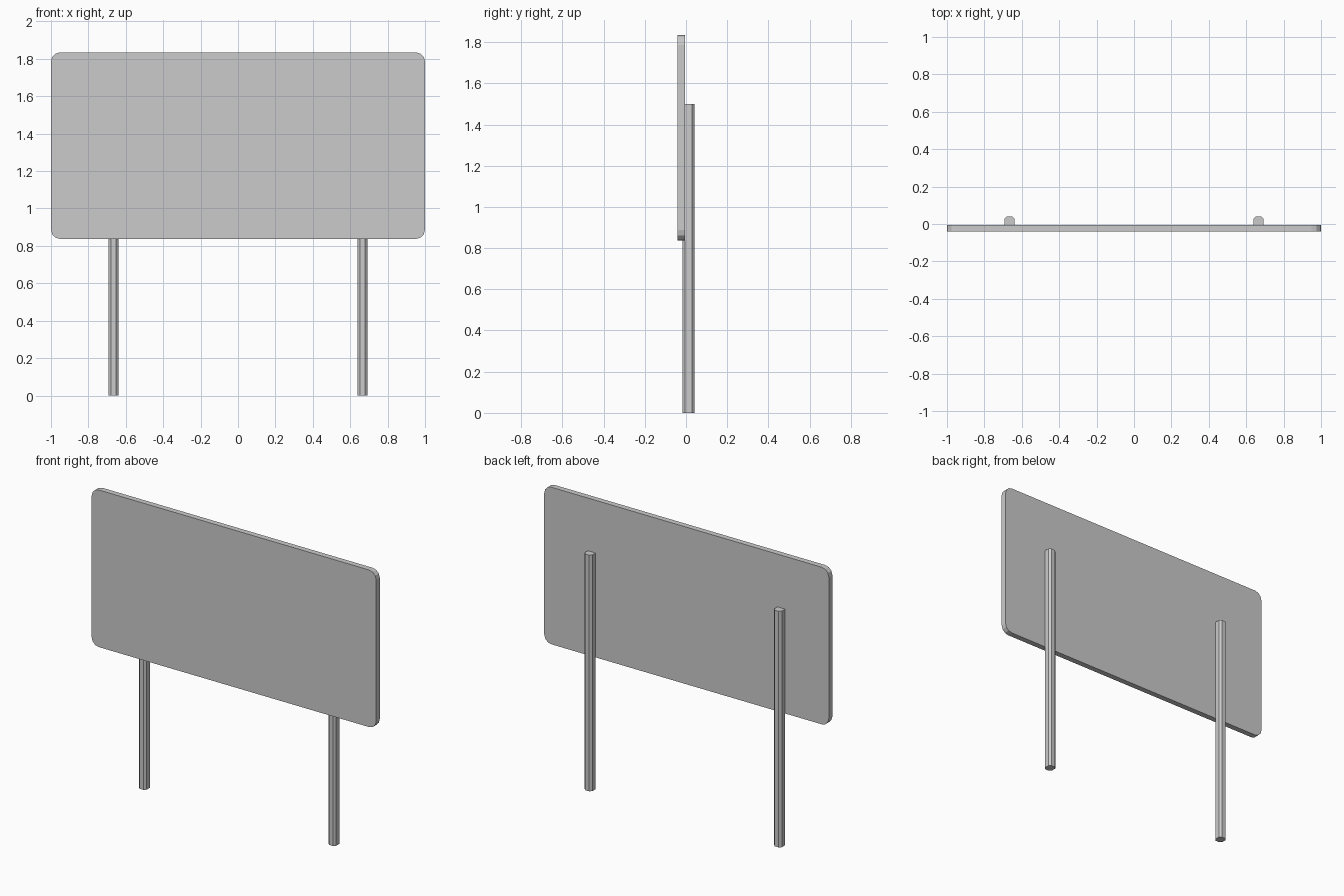
import bpy, bmesh
from math import cos, sin, pi

if "Cube" in bpy.data.objects:
    bpy.data.objects.remove(bpy.data.objects["Cube"])


def rounded_rect(w, h, r, segs):
    """Outline of a w x h rectangle with rounded corners, centred on the origin."""
    pts = []
    for i, (sx, sy) in enumerate([(1, 1), (-1, 1), (-1, -1), (1, -1)]):
        for k in range(segs + 1):
            a = (i + k / segs) * pi / 2
            pts.append((sx * (w / 2 - r) + r * cos(a), sy * (h / 2 - r) + r * sin(a)))
    return pts


def extrude_outline(name, points, offset):
    """Fill a loop of 3D points and extrude it into a solid."""
    bm = bmesh.new()
    face = bm.faces.new([bm.verts.new(p) for p in points])
    top = bmesh.ops.extrude_face_region(bm, geom=[face], use_keep_orig=True)["geom"]
    bmesh.ops.translate(bm, vec=offset, verts=[v for v in top if isinstance(v, bmesh.types.BMVert)])
    bmesh.ops.recalc_face_normals(bm, faces=bm.faces)
    mesh = bpy.data.meshes.new(name)
    bm.to_mesh(mesh)
    bm.free()
    obj = bpy.data.objects.new(name, mesh)
    bpy.context.collection.objects.link(obj)
    return obj


# Sign board: upright panel with rounded corners
board = [(x, -0.041, z + 1.336) for x, z in rounded_rect(2.0, 0.998, 0.05, 3)]
extrude_outline("sign_board", board, (0, 0.036, 0))

# Two chamfered posts, sunk slightly into the back of the board
for side, sx in (("left", -1), ("right", 1)):
    post = [(x + sx * 0.666, y + 0.012, 0) for x, y in rounded_rect(0.054, 0.058, 0.013, 1)]
    extrude_outline(side + "_post", post, (0, 0, 1.5))
